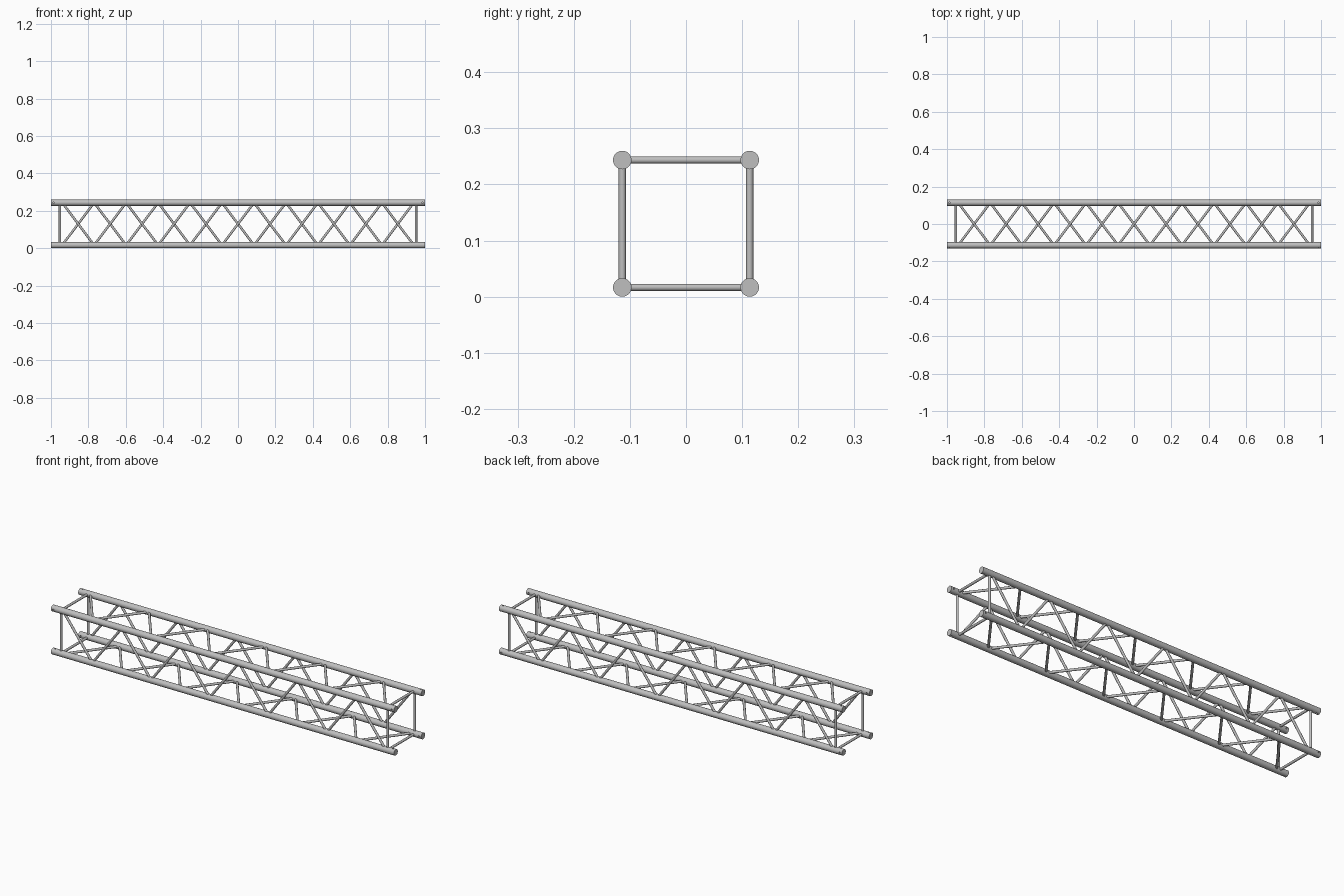
import bpy, bmesh, math
from mathutils import Vector, Matrix

if "Cube" in bpy.data.objects:
    bpy.data.objects.remove(bpy.data.objects["Cube"], do_unlink=True)

# Main dimensions
CHORD_R = 0.0165
BRACE_R = 0.0064
CENTRE_Z = 0.13
HALF = CENTRE_Z - CHORD_R      # chord axes sit on a square of this half width
BAYS = 11
LACE_END = 0.94                # lacing runs between these x positions
BAR_X = 0.952                  # square frame bars at both ends

metal = bpy.data.materials.new("light_grey_metal")
metal.use_nodes = True
grey = (0.52, 0.52, 0.52, 1)
metal.diffuse_color = grey
metal.node_tree.nodes["Principled BSDF"].inputs["Base Color"].default_value = grey


def add_tube(bm, a, b, radius, sides):
    """Closed round bar between two points."""
    a, b = Vector(a), Vector(b)
    turn = (b - a).to_track_quat('Z', 'Y').to_matrix().to_4x4()
    bmesh.ops.create_cone(bm, cap_ends=True, segments=sides, radius1=radius,
                          radius2=radius, depth=(b - a).length,
                          matrix=Matrix.Translation((a + b) / 2) @ turn)


def make_object(name, bm, quarter_turns):
    """Turn a part about the long axis and lift it into place."""
    bm.transform(Matrix.Translation((0, 0, CENTRE_Z)) @
                 Matrix.Rotation(quarter_turns * math.pi / 2, 4, 'X'))
    mesh = bpy.data.meshes.new(name)
    bm.to_mesh(mesh)
    bm.free()
    mesh.materials.append(metal)
    obj = bpy.data.objects.new(name, mesh)
    bpy.context.collection.objects.link(obj)
    return obj


def smooth(obj):
    bpy.ops.object.select_all(action='DESELECT')
    obj.select_set(True)
    bpy.context.view_layer.objects.active = obj
    bpy.ops.object.shade_smooth_by_angle(angle=math.radians(40))


# Every side is the top side turned a further quarter about x
sides = ["top", "front", "bottom", "back"]
chords = ["back_top", "front_top", "front_bottom", "back_bottom"]
pitch = 2 * LACE_END / BAYS

for turns, (side, chord) in enumerate(zip(sides, chords)):
    # Long corner tube
    bm = bmesh.new()
    add_tube(bm, (-1, HALF, HALF), (1, HALF, HALF), CHORD_R, 32)
    tube = make_object(chord + "_chord", bm, turns)

    # Pin holes bored through the tube ends
    bm = bmesh.new()
    for x in (-0.986, 0.986):
        add_tube(bm, (x, HALF, HALF - 0.03), (x, HALF, HALF + 0.03), 0.004, 12)
    cutter = make_object(chord + "_pin_hole_cutter", bm, turns)
    cutter.hide_render = True
    bore = tube.modifiers.new("pin_holes", 'BOOLEAN')
    bore.operation = 'DIFFERENCE'
    bore.solver = 'EXACT'
    bore.object = cutter
    bpy.context.view_layer.objects.active = tube
    bpy.ops.object.modifier_apply(modifier=bore.name)
    bpy.data.objects.remove(cutter, do_unlink=True)
    smooth(tube)

    # Zigzag lacing
    bm = bmesh.new()
    for k in range(BAYS):
        y = HALF if k % 2 == 0 else -HALF
        x = -LACE_END + k * pitch
        add_tube(bm, (x, y, HALF), (x + pitch, -y, HALF), BRACE_R, 16)
    smooth(make_object(side + "_lacing", bm, turns))

    # Straight bars closing both ends
    bm = bmesh.new()
    for x in (-BAR_X, BAR_X):
        add_tube(bm, (x, -HALF, HALF), (x, HALF, HALF), BRACE_R, 16)
    smooth(make_object(side + "_end_bars", bm, turns))
